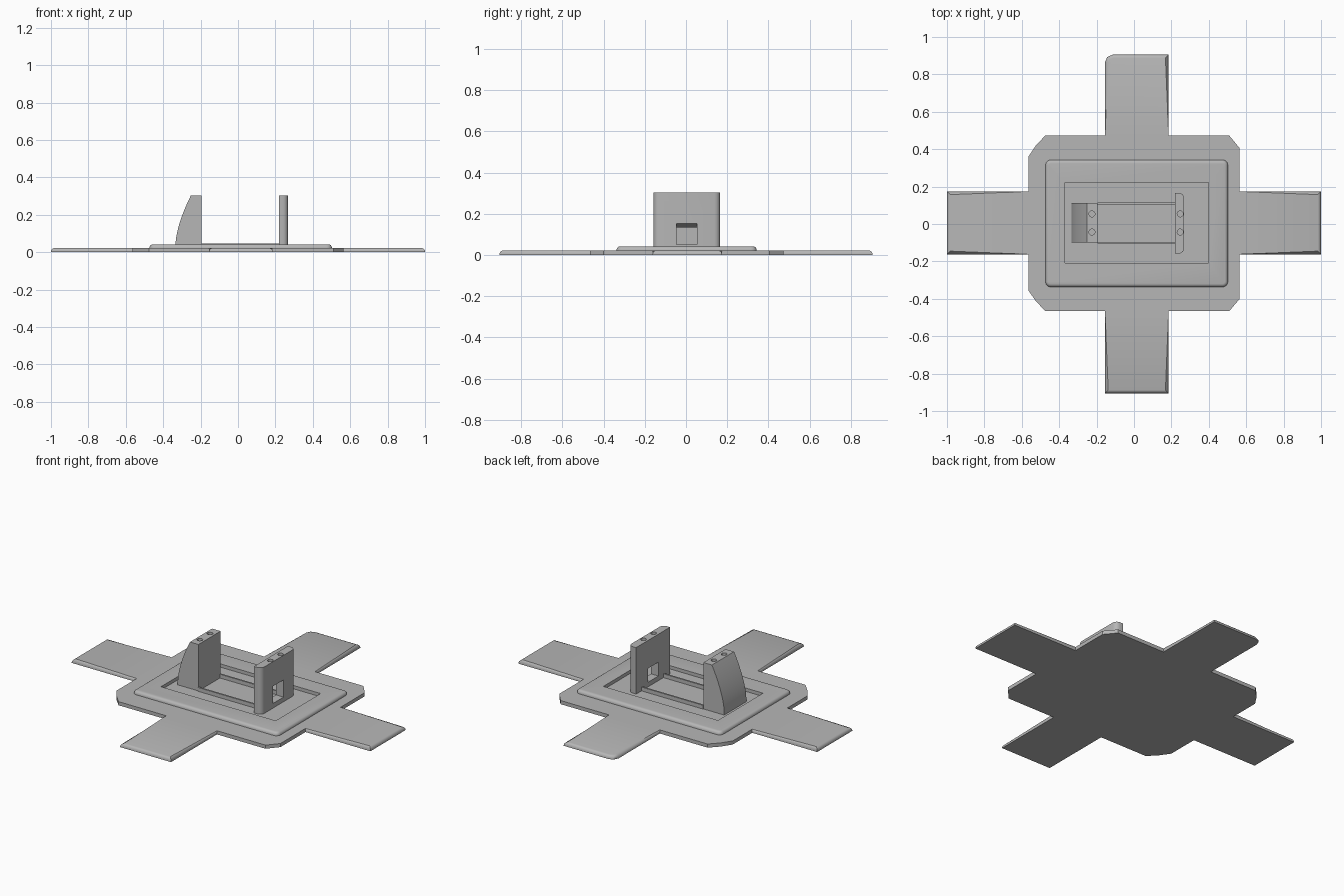
import bpy, bmesh
from mathutils import Vector

if "Cube" in bpy.data.objects:
    bpy.data.objects.remove(bpy.data.objects["Cube"])

grey = bpy.data.materials.new("plain grey")
grey.use_nodes = True
grey.diffuse_color = (0.47, 0.47, 0.47, 1)
grey.node_tree.nodes["Principled BSDF"].inputs["Base Color"].default_value = grey.diffuse_color


def prism(name, outline, lo, hi, axis="z", bevels=()):
    """Extrude an outline along z (xy outline) or y (xz outline), then bevel chosen edges."""
    bm = bmesh.new()
    at = (lambda a, b, h: (a, b, h)) if axis == "z" else (lambda a, b, h: (a, h, b))
    face = bm.faces.new([bm.verts.new(at(a, b, lo)) for a, b in outline])
    geom = bmesh.ops.extrude_face_region(bm, geom=[face])["geom"]
    move = Vector(at(0, 0, hi - lo))
    bmesh.ops.translate(bm, vec=move, verts=[v for v in geom if isinstance(v, bmesh.types.BMVert)])
    bmesh.ops.recalc_face_normals(bm, faces=bm.faces)
    for rule, width, segments in bevels:
        edges = [e for e in bm.edges if rule(e.verts[0].co, e.verts[1].co)]
        bmesh.ops.bevel(bm, geom=edges, offset=width, segments=segments, profile=0.5,
                        affect="EDGES", clamp_overlap=True)
    mesh = bpy.data.meshes.new(name)
    bm.to_mesh(mesh)
    bm.free()
    mesh.materials.append(grey)
    ob = bpy.data.objects.new(name, mesh)
    bpy.context.collection.objects.link(ob)
    return ob


def rect(x0, x1, y0, y1):
    return [(x0, y0), (x1, y0), (x1, y1), (x0, y1)]


def activate(ob):
    bpy.ops.object.select_all(action="DESELECT")
    ob.select_set(True)
    bpy.context.view_layer.objects.active = ob


def cut(ob, cutter):
    mod = ob.modifiers.new("cut", "BOOLEAN")
    mod.operation, mod.solver, mod.object = "DIFFERENCE", "EXACT", cutter
    activate(ob)
    bpy.ops.object.modifier_apply(modifier=mod.name)
    bpy.data.objects.remove(cutter)


def pin_holes(ob, x):
    for y in (-0.043, 0.054):
        bpy.ops.mesh.primitive_cylinder_add(vertices=20, radius=0.016, depth=0.2, location=(x, y, 0.303))
        cut(ob, bpy.context.object)


def upright(a, b):
    return abs(a.z - b.z) > 0.01


def top_edge(height):
    return lambda a, b: min(a.z, b.z) > height - 0.001


BASE, DECK, TOP = 0.022, 0.042, 0.303

# Cross-shaped base: clipped body with four arms, softened along the arm tops
outline = [
    (-0.155, -0.905), (0.185, -0.905), (0.185, -0.465), (0.51, -0.465), (0.565, -0.4),
    (0.565, -0.162), (1, -0.162), (1, 0.174), (0.565, 0.174),
    (0.565, 0.405), (0.51, 0.472), (0.185, 0.472), (0.185, 0.905),
    (-0.115, 0.905), (-0.143, 0.893), (-0.155, 0.865), (-0.155, 0.472),
    (-0.475, 0.472), (-0.525, 0.42), (-0.565, 0.36), (-0.565, 0.174), (-1, 0.174), (-1, -0.162),
    (-0.565, -0.162), (-0.565, -0.355), (-0.525, -0.412), (-0.475, -0.465), (-0.155, -0.465),
]


def arm_top(a, b):
    mid = (a + b) / 2
    return min(a.z, b.z) > BASE - 0.001 and (abs(mid.x) > 0.6 or abs(mid.y) > 0.5)


base = prism("base_plate", outline, 0, BASE, bevels=[(arm_top, 0.017, 3)])

# Raised rounded frame around the sunken tray
frame = prism("raised_frame", rect(-0.473, 0.502, -0.337, 0.343), 0.01, DECK,
              bevels=[(upright, 0.028, 4), (top_edge(DECK), 0.018, 4)])
cut(frame, prism("tray_cutter", rect(-0.37, 0.398, -0.208, 0.222), 0, 0.1))

# Two thin rails between the posts
rails = [prism("rail_" + side, rect(-0.195, 0.22, y - 0.005, y + 0.005), 0.015, 0.045)
         for side, y in (("front", -0.1), ("back", 0.11))]

# Curved-back support block
steps = 12
curve = [(-0.334 + 0.082 * (i / steps) ** 1.6, DECK + (TOP - DECK) * i / steps) for i in range(steps + 1)]
block = prism("curved_support", [(-0.195, 0.015), (-0.334, 0.015)] + curve + [(-0.195, TOP)],
              -0.1, 0.112, axis="y")
pin_holes(block, -0.225)


# Upright post with rounded outer corners and a slope-topped window
def outer_upright(a, b):
    return upright(a, b) and a.x > 0.25


post = prism("window_post", rect(0.218, 0.268, -0.158, 0.166), 0.015, TOP,
             bevels=[(outer_upright, 0.028, 4)])
window = [(0.2, 0.05), (0.29, 0.05), (0.29, 0.163), (0.2, 0.126)]
cut(post, prism("window_cutter", window, -0.047, 0.053, axis="y"))
pin_holes(post, 0.247)

# Smooth curved surfaces and keep the crisp edges
for ob in [base, frame, block, post] + rails:
    activate(ob)
    bpy.ops.object.shade_smooth_by_angle(angle=0.6)
